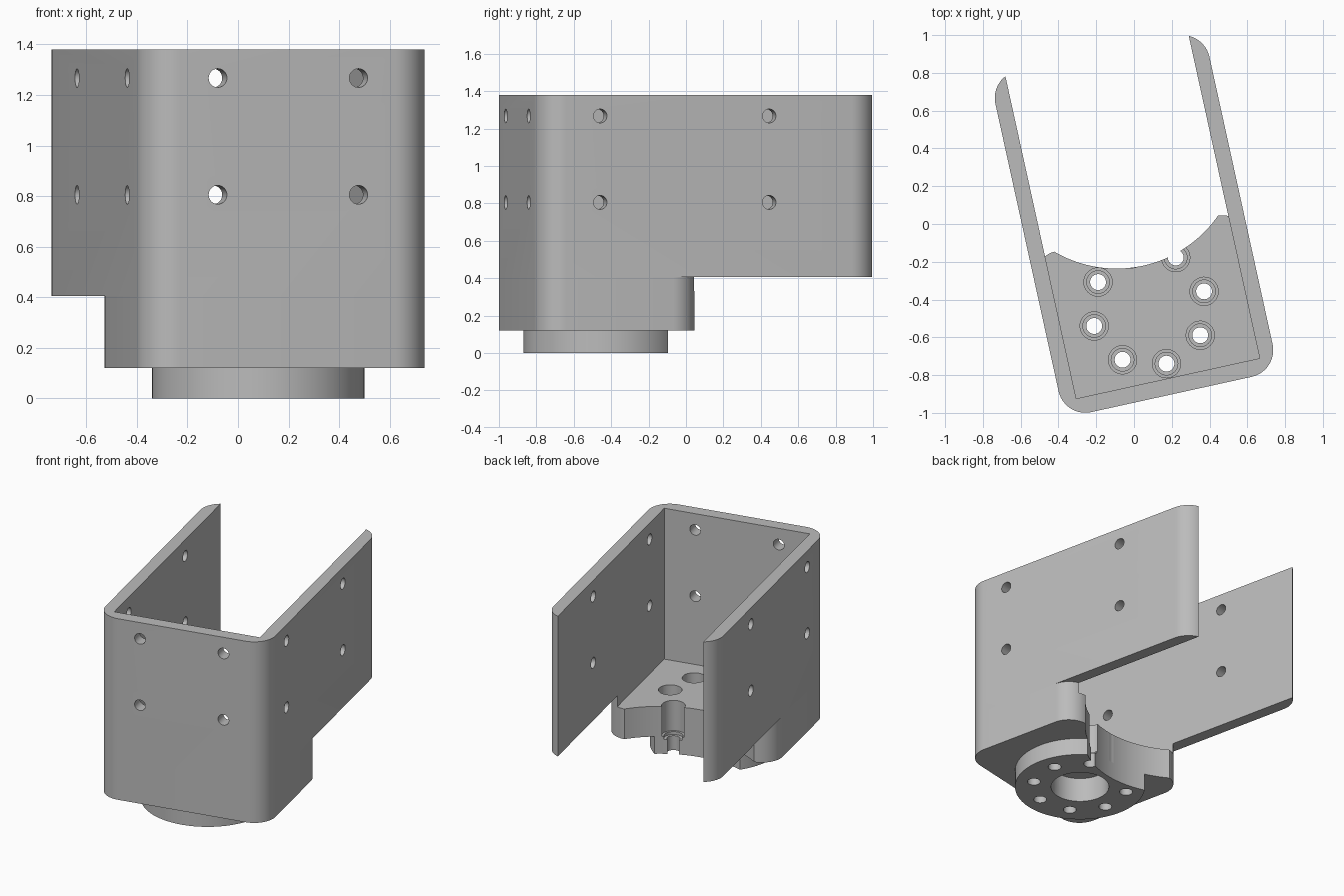
import bpy, bmesh, math

cube = bpy.data.objects.get("Cube")
if cube:
    bpy.data.objects.remove(cube, do_unlink=True)

YAW = math.radians(12.4)          # the whole bracket is turned about z
HALF_W, HALF_L, CORNER = 0.58, 0.924, 0.145
BASE_BACK = -0.052                # rear edge of the base block
HUB = (-0.018, -0.455)            # centre of the mounting disc

grey = bpy.data.materials.new("plain_grey")
grey.use_nodes = True
grey.diffuse_color = (0.5, 0.5, 0.5, 1)
grey.node_tree.nodes["Principled BSDF"].inputs["Base Color"].default_value = (0.5, 0.5, 0.5, 1)


def prism(name, outline, z0, z1):
    """Extrude a flat outline from z0 to z1."""
    bm = bmesh.new()
    face = bm.faces.new([bm.verts.new((x, y, z0)) for x, y in outline])
    top = bmesh.ops.extrude_face_region(bm, geom=[face])["geom"]
    verts = [g for g in top if isinstance(g, bmesh.types.BMVert)]
    bmesh.ops.translate(bm, verts=verts, vec=(0, 0, z1 - z0))
    bmesh.ops.recalc_face_normals(bm, faces=bm.faces)
    mesh = bpy.data.meshes.new(name)
    bm.to_mesh(mesh)
    bm.free()
    mesh.materials.append(grey)
    obj = bpy.data.objects.new(name, mesh)
    bpy.context.collection.objects.link(obj)
    return obj


def circle(x, y, r, n=32):
    return [(x + r * math.cos(math.tau * i / n), y + r * math.sin(math.tau * i / n)) for i in range(n)]


def rect(x0, x1, y0, y1):
    return [(x0, y0), (x1, y0), (x1, y1), (x0, y1)]


def rounded_rect(x0, x1, y0, y1, r, steps=12):
    centres = [(x1 - r, y1 - r), (x0 + r, y1 - r), (x0 + r, y0 + r), (x1 - r, y0 + r)]
    pts = []
    for k, (cx, cy) in enumerate(centres):
        for i in range(steps + 1):
            a = math.pi / 2 * (k + i / steps)
            pts.append((cx + r * math.cos(a), cy + r * math.sin(a)))
    return pts


def cut(obj, outline, z0, z1, axis="Z", at=0):
    """Subtract a prism; for sideways axes it is tipped over at height `at`."""
    tool = prism("cutter", outline, z0, z1)
    tool.hide_render = True
    if axis == "X":
        tool.rotation_euler = (0, math.pi / 2, 0)
    elif axis == "Y":
        tool.rotation_euler = (math.pi / 2, 0, 0)
    tool.location.z = at
    mod = obj.modifiers.new("cut", "BOOLEAN")
    mod.operation, mod.solver, mod.object = "DIFFERENCE", "EXACT", tool
    bpy.context.view_layer.update()
    bpy.context.view_layer.objects.active = obj
    bpy.ops.object.modifier_apply(modifier=mod.name)
    bpy.data.objects.remove(tool, do_unlink=True)


slot = rect(-0.497, 0.497, -0.837, 2)

# U-shaped walls with screw holes
walls = prism("bracket_walls", rounded_rect(-HALF_W, HALF_W, -HALF_L, HALF_L, CORNER), 0.405, 1.38)
cut(walls, slot, 0.2, 2)
for z in (0.805, 1.267):
    for v in (-0.597, 0.328):
        cut(walls, circle(0, v, 0.037), -1, 1, "X", z)
    for u in (-0.285, 0.285):
        cut(walls, circle(u, 0, 0.037), 0.7, 1.2, "Y", z)

# Base block: floor with a hollowed rear edge and low side stubs
base = prism("base_block", rounded_rect(-HALF_W, HALF_W, -HALF_L, BASE_BACK, CORNER), 0.12, 0.405)
cut(base, slot, 0.33, 1)

# Round mounting disc under the block
disc = prism("mounting_disc", circle(*HUB, 0.42, 96), 0, 0.12)

rear_scoop = circle(0, 0.428, 0.654, 160)
for part in (base, disc):
    cut(part, rear_scoop, -1, 1)
    cut(part, circle(*HUB, 0.187, 64), -1, 0.17)

# Ring of counterbored screw holes
for k in range(8):
    a = math.radians(5.1 + 45 * k)
    x, y = HUB[0] + 0.305 * math.cos(a), HUB[1] + 0.305 * math.sin(a)
    cut(base, circle(x, y, 0.075), -1, 1)
    cut(disc, circle(x, y, 0.06), 0.1, 1)
    cut(disc, circle(x, y, 0.042), -1, 1)

# Turn the parts and smooth the rounded surfaces
for part in (walls, base, disc):
    part.rotation_euler.z = YAW
    bpy.ops.object.select_all(action="DESELECT")
    part.select_set(True)
    bpy.context.view_layer.objects.active = part
    bpy.ops.object.shade_smooth_by_angle(angle=math.radians(30))
